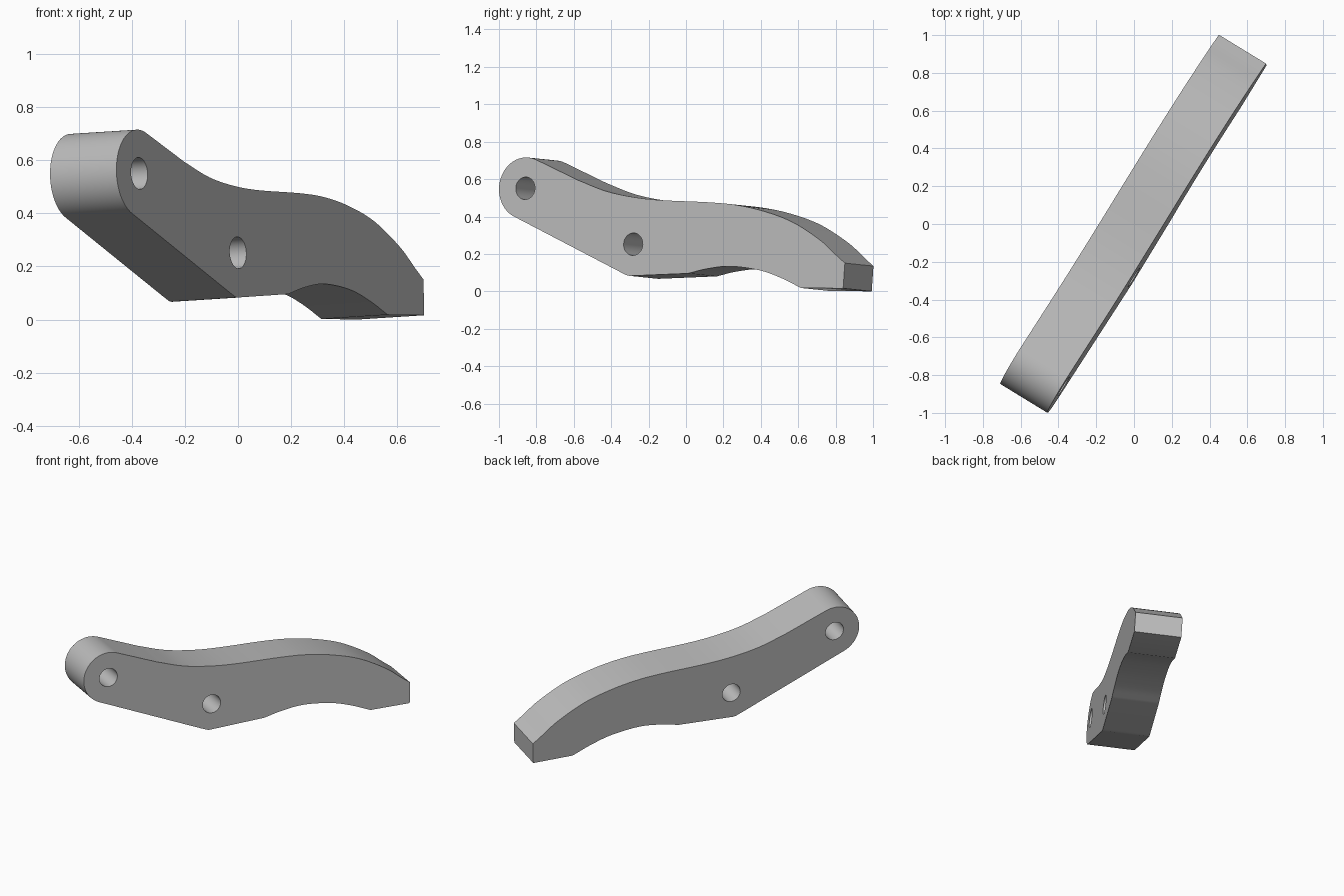
import bpy, bmesh, math
from mathutils import Vector

if "Cube" in bpy.data.objects:
    bpy.data.objects.remove(bpy.data.objects["Cube"])

# Frame of the slanted plate: thickness vector, length axis, upward axis
THICK = Vector((0.25, -0.153, 0.016))
NORMAL = THICK.normalized()
LENGTH = Vector((0, 0, 1)).cross(NORMAL).normalized()
UP = NORMAL.cross(LENGTH)
OFFSET = 0.0473


def on_face(x, z):
    """Point of the outer face with the given x and z."""
    return Vector((x, (THICK.x * x + THICK.z * z - OFFSET) / -THICK.y, z))


def arc(centre, radius, start, end, steps):
    angles = [math.radians(start + (end - start) * i / steps) for i in range(steps + 1)]
    return [centre + radius * (math.cos(a) * LENGTH + math.sin(a) * UP) for a in angles]


def smooth_path(points, steps=6):
    """Catmull-Rom curve through the points."""
    ext = [2 * points[0] - points[1]] + points + [2 * points[-1] - points[-2]]
    path = []
    for a, b, c, d in zip(ext, ext[1:], ext[2:], ext[3:]):
        for i in range(steps):
            t = i / steps
            path.append(0.5 * (2 * b + (c - a) * t + (2 * a - 5 * b + 4 * c - d) * t ** 2
                               + (3 * b - a - 3 * c + d) * t ** 3))
    return path + [points[-1]]


# Outline: rounded pivot end, wavy upper edge, blunt tip, hollowed lower edge
pivot = on_face(-0.372, 0.555)
middle = on_face(0, 0.256)
upper = [(-0.202, 0.598), (-0.108, 0.54), (-0.013, 0.507), (0.081, 0.491), (0.232, 0.48),
         (0.326, 0.465), (0.421, 0.43), (0.515, 0.373), (0.609, 0.279), (0.666, 0.2), (0.699, 0.155)]
hollow = [(0.564, 0.022), (0.496, 0.075), (0.421, 0.117), (0.326, 0.138), (0.251, 0.125), (0.19, 0.1)]
heel = [(0.015, 0.088), (-0.006, 0.088), (-0.03, 0.105)]

outline = arc(pivot, 0.165, 247, 67, 40)
outline += smooth_path([on_face(*p) for p in upper])
outline.append(on_face(0.702, 0.02))
outline += smooth_path([on_face(*p) for p in hollow])
outline += smooth_path([on_face(*p) for p in heel], 4)
holes = [arc(c, 0.06, 0, 360, 40)[:-1] for c in (pivot, middle)]

# Fill the outline around the two holes, then extrude through the thickness
bm = bmesh.new()
edges = []
for loop in [outline] + holes:
    verts = [bm.verts.new(p) for p in loop]
    edges += [bm.edges.new((v, verts[i - 1])) for i, v in enumerate(verts)]
bmesh.ops.triangle_fill(bm, edges=edges, use_beauty=True, normal=NORMAL)
grown = bmesh.ops.extrude_face_region(bm, geom=bm.faces[:], use_keep_orig=True)
bmesh.ops.translate(bm, vec=-THICK, verts=[g for g in grown["geom"] if isinstance(g, bmesh.types.BMVert)])
bmesh.ops.recalc_face_normals(bm, faces=bm.faces[:])
lowest = min(v.co.z for v in bm.verts)
bmesh.ops.translate(bm, vec=(0, 0, -lowest), verts=bm.verts[:])

mesh = bpy.data.meshes.new("lever_arm")
bm.to_mesh(mesh)
bm.free()
lever = bpy.data.objects.new("lever_arm", mesh)
bpy.context.collection.objects.link(lever)

# Plain grey material
grey = bpy.data.materials.new("light_grey")
grey.use_nodes = True
colour = (0.5, 0.5, 0.5, 1)
grey.diffuse_color = colour
grey.node_tree.nodes["Principled BSDF"].inputs["Base Color"].default_value = colour
mesh.materials.append(grey)

bpy.ops.object.select_all(action="DESELECT")
lever.select_set(True)
bpy.context.view_layer.objects.active = lever
bpy.ops.object.shade_smooth_by_angle(angle=math.radians(25))
